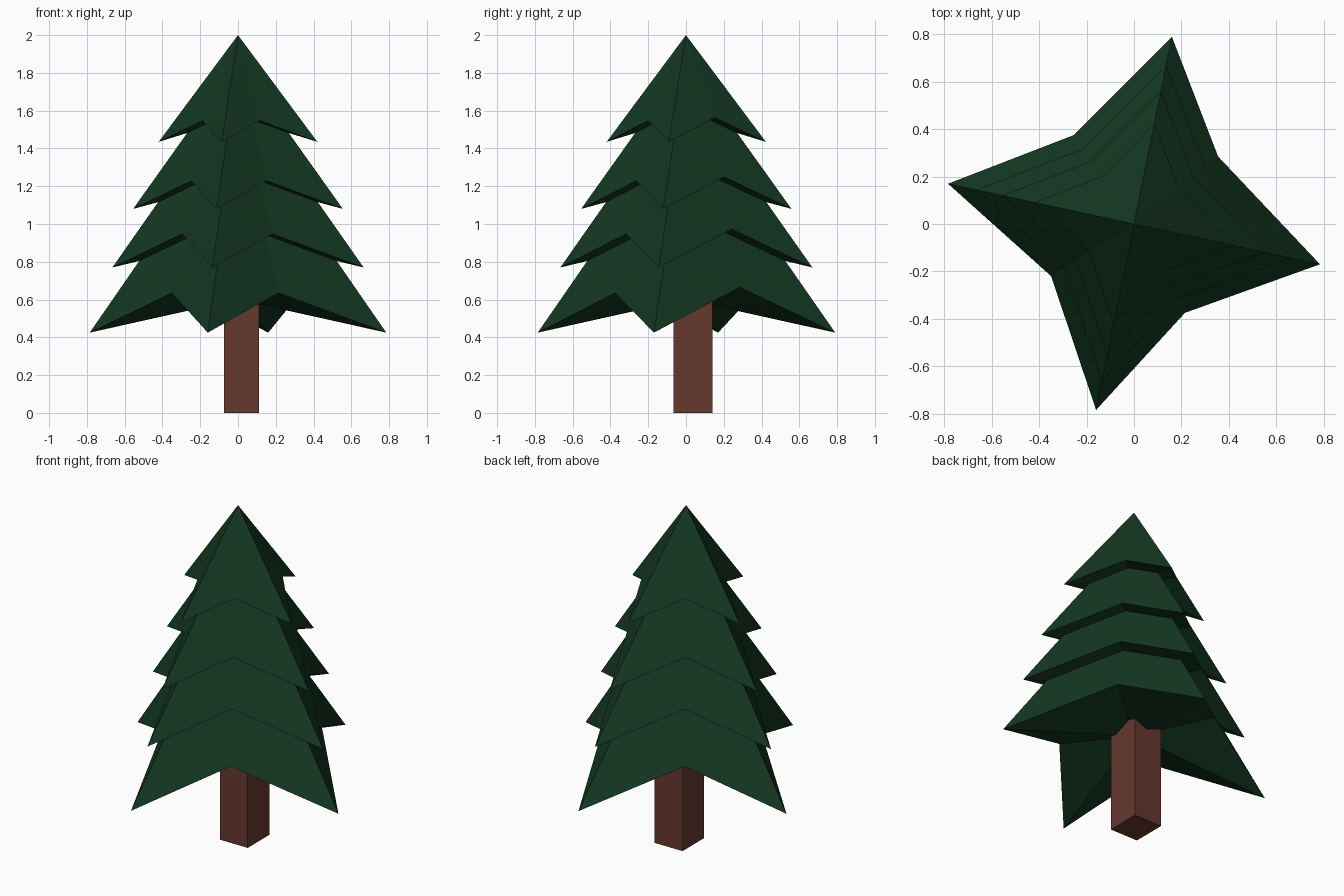
import bpy, bmesh

if "Cube" in bpy.data.objects:
    bpy.data.objects.remove(bpy.data.objects["Cube"])


def material(name, rgb):
    m = bpy.data.materials.new(name)
    m.diffuse_color = (*rgb, 1)
    m.use_nodes = True
    m.node_tree.nodes["Principled BSDF"].inputs["Base Color"].default_value = m.diffuse_color
    return m


def add_object(name, bm, mat):
    bmesh.ops.recalc_face_normals(bm, faces=bm.faces[:])
    me = bpy.data.meshes.new(name)
    bm.to_mesh(me)
    bm.free()
    me.materials.append(mat)
    ob = bpy.data.objects.new(name, me)
    bpy.context.collection.objects.link(ob)


green = material("needles", (0.007, 0.04, 0.016))
brown = material("bark", (0.13, 0.04, 0.027))

# Star outline of the widest tier: drooping tips and raised notches (x, y, rise)
STAR = [(0.16, 0.79, 0), (0.355, 0.285, 0.24), (0.785, -0.17, 0), (0.215, -0.375, 0.21),
        (-0.16, -0.785, 0), (-0.35, -0.22, 0.21), (-0.785, 0.17, 0), (-0.255, 0.375, 0.22)]


def tier(name, scale, z, apex, hollow):
    bm = bmesh.new()
    ring = [bm.verts.new((x * scale, y * scale, z + r * scale)) for x, y, r in STAR]
    top = bm.verts.new((0, 0, apex))
    under = bm.verts.new((0, 0, z + hollow))
    for a, b in zip(ring, ring[1:] + ring[:1]):
        bm.faces.new((a, b, top))
        bm.faces.new((b, a, under))
    add_object(name, bm, green)


# Four stacked tiers of branches
tier("top_branches", 0.535, 1.435, 2.0, 0.13)
tier("upper_branches", 0.707, 1.08, 1.86, 0.15)
tier("lower_branches", 0.847, 0.77, 1.72, 0.16)
tier("bottom_branches", 1.0, 0.425, 1.56, 0.175)

# Square trunk, its top buried in the branches
bm = bmesh.new()
bmesh.ops.create_cube(bm, size=1)
for v in bm.verts:
    v.co = (0.0175 + v.co.x * 0.185, 0.0375 + v.co.y * 0.205, (v.co.z + 0.5) * 0.66)
add_object("trunk", bm, brown)
